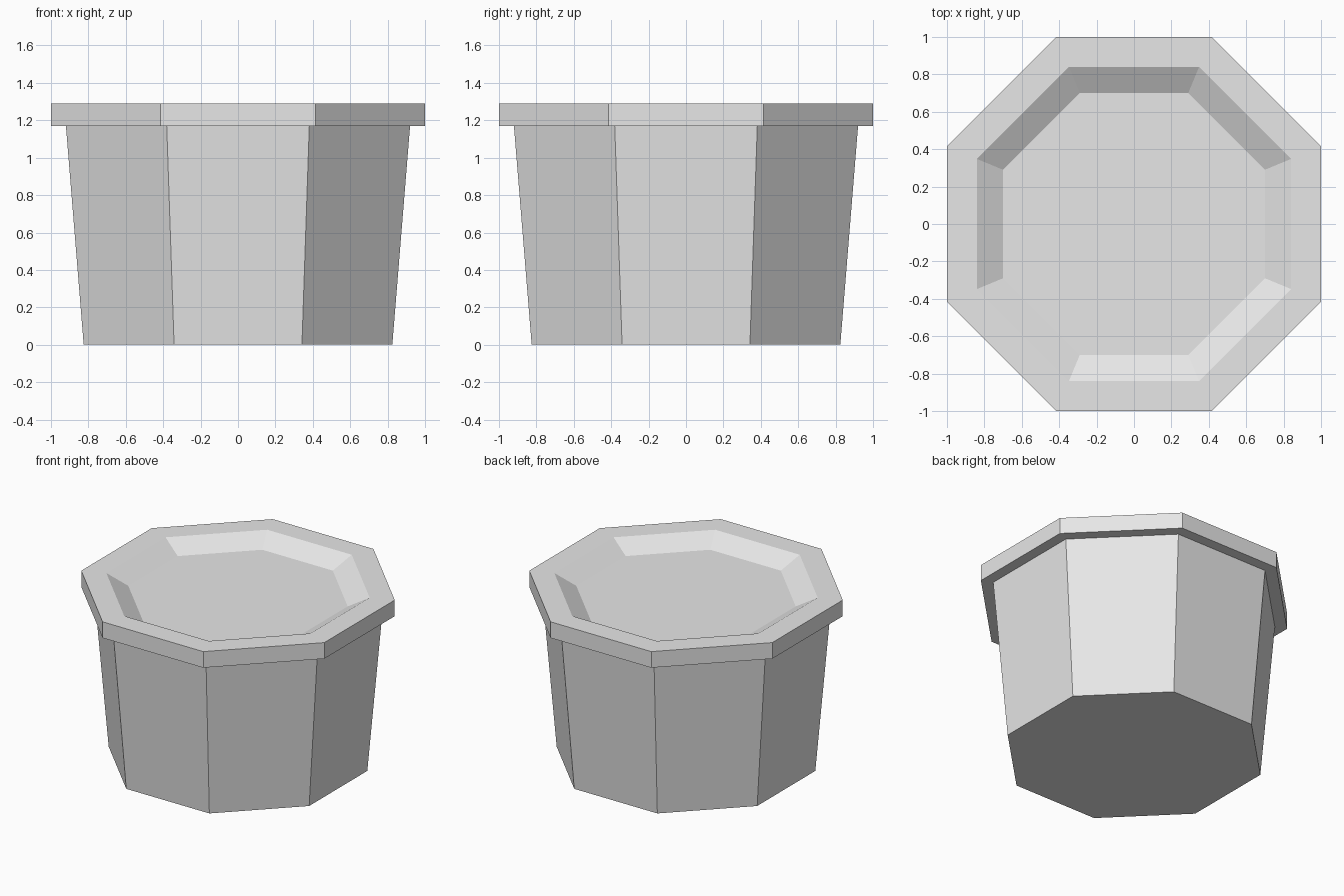
import bpy
import bmesh
from math import cos, pi, sin

SIDES = 8

cube = bpy.data.objects.get("Cube")
if cube:
    bpy.data.objects.remove(cube, do_unlink=True)

# Plain grey for every part
grey = bpy.data.materials.new("light_grey")
grey.use_nodes = True
colour = (0.8, 0.8, 0.8, 1)
grey.diffuse_color = colour
grey.node_tree.nodes["Principled BSDF"].inputs["Base Color"].default_value = colour


def octagon_shell(name, profile, cap_start=False, cap_end=False):
    """Sweep (flat-side distance, height) points around z with flats on the axes."""
    bm = bmesh.new()
    rings = []
    for apothem, z in profile:
        radius = apothem / cos(pi / SIDES)
        angles = [(i + 0.5) * 2 * pi / SIDES for i in range(SIDES)]
        rings.append([bm.verts.new((radius * cos(a), radius * sin(a), z)) for a in angles])
    for low, high in zip(rings, rings[1:]):
        for i in range(SIDES):
            j = (i + 1) % SIDES
            bm.faces.new((low[i], low[j], high[j], high[i]))
    if cap_start:
        bm.faces.new(rings[0][::-1])
    if cap_end:
        bm.faces.new(rings[-1])
    mesh = bpy.data.meshes.new(name)
    bm.to_mesh(mesh)
    bm.free()
    mesh.materials.append(grey)
    obj = bpy.data.objects.new(name, mesh)
    bpy.context.collection.objects.link(obj)
    return obj


# Tapered pot wall with its closed base
octagon_shell("pot_body", [(0.825, 0), (0.92, 1.17)], cap_start=True)

# Overhanging rim, from its underside to the inner lip
octagon_shell("pot_rim", [(0.92, 1.17), (1, 1.17), (1, 1.29), (0.84, 1.29)])

# Sloped recess and flat fill inside the rim
octagon_shell("pot_fill", [(0.84, 1.29), (0.7, 1.21)], cap_end=True)
